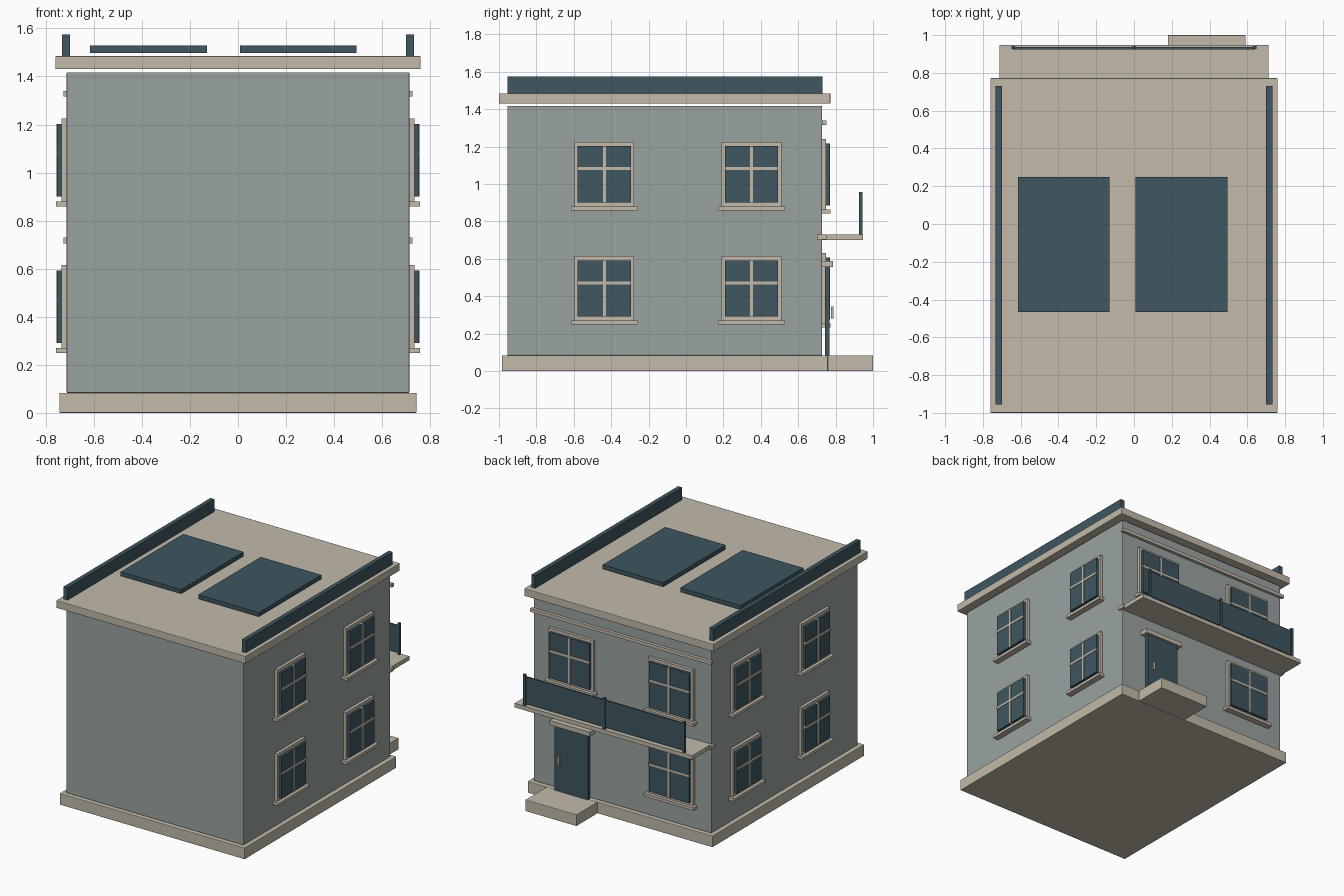
import bpy
import bmesh
from mathutils import Vector

cube = bpy.data.objects.get("Cube")
if cube:
    bpy.data.objects.remove(cube, do_unlink=True)


def material(name, rgb):
    mat = bpy.data.materials.new(name)
    mat.use_nodes = True
    colour = (*rgb, 1)
    mat.diffuse_color = colour
    mat.node_tree.nodes["Principled BSDF"].inputs["Base Color"].default_value = colour
    return mat


WALL = material("grey green wall", (0.32, 0.37, 0.355))
STONE = material("pale stone", (0.54, 0.49, 0.40))
DARK = material("dark slate blue", (0.050, 0.092, 0.115))


def box(name, xs, ys, zs, mat, bevel=0):
    """Axis-aligned box from its x, y and z ranges."""
    lo, hi = [Vector(c) for c in zip(xs, ys, zs)]
    bm = bmesh.new()
    bmesh.ops.create_cube(bm, size=1)
    for v in bm.verts:
        v.co = [(lo[i] + hi[i]) / 2 + v.co[i] * abs(hi[i] - lo[i]) for i in range(3)]
    mesh = bpy.data.meshes.new(name)
    bm.to_mesh(mesh)
    bm.free()
    mesh.materials.append(mat)
    obj = bpy.data.objects.new(name, mesh)
    bpy.context.collection.objects.link(obj)
    if bevel:
        mod = obj.modifiers.new("soft edge", "BEVEL")
        mod.width = bevel
        mod.segments = 2
    return obj


SIDE_X, FRONT_Y, BACK_Y = 0.713, -0.955, 0.727


def wall_box(name, wall, along, out, zs, mat):
    """Box on a wall: range along the wall, range outwards, height range."""
    if wall == "back":
        return box(name, along, [BACK_Y + d for d in out], zs, mat)
    sign = 1 if wall == "left" else -1
    return box(name, [sign * (SIDE_X + d) for d in out], along, zs, mat)


def window(label, wall, centre, bottom, width, height):
    """Framed window with proud glass, cross bars and a sill."""
    def span(w):
        return (centre - w / 2, centre + w / 2)
    top = bottom + height
    glass_low, glass_top = bottom + 0.021, top - 0.023
    bar = glass_low + (glass_top - glass_low) * 0.6
    glass_w = width - 0.036
    wall_box(label + "_frame", wall, span(width), (0, 0.022), (bottom, top), STONE)
    wall_box(label + "_glass", wall, span(glass_w), (0.022, 0.040), (glass_low, glass_top), DARK)
    wall_box(label + "_upright_bar", wall, span(0.016), (0.022, 0.043), (glass_low, glass_top), STONE)
    wall_box(label + "_cross_bar", wall, span(glass_w), (0.022, 0.043), (bar - 0.008, bar + 0.008), STONE)
    wall_box(label + "_sill", wall, span(width + 0.038), (0, 0.045), (bottom - 0.021, bottom), STONE)


# Main masses
box("base_plinth", (-0.743, 0.743), (-0.985, 0.757), (0, 0.083), STONE, 0.004)
box("house_walls", (-SIDE_X, SIDE_X), (FRONT_Y, BACK_Y), (0.083, 1.417), WALL, 0.004)
box("roof_slab", (-0.76, 0.76), (-1.0, 0.772), (1.43, 1.485), STONE, 0.004)
box("door_step", (0.18, 0.59), (0.757, 1.0), (0, 0.083), STONE, 0.003)

# Roof parapets and panels
for side, sign in (("left", 1), ("right", -1)):
    box(side + "_parapet", (sign * 0.70, sign * 0.732), (FRONT_Y, 0.73), (1.485, 1.575), DARK)
for side, x in (("left", 0.008), ("right", -0.615)):
    box(side + "_roof_panel", (x, x + 0.486), (-0.467, 0.25), (1.498, 1.528), DARK)

# Side windows on two floors
for floor, drop in (("upper", 0), ("lower", 0.61)):
    for wall in ("left", "right"):
        for place, y in (("front", -0.437), ("rear", 0.35)):
            window(f"{wall}_{floor}_{place}_window", wall, y, 0.88 - drop, 0.32, 0.345)

# Back windows
for name, x, drop in (("upper_left", 0.40, 0), ("upper_right", -0.40, 0), ("lower_right", -0.40, 0.61)):
    window(f"back_{name}_window", "back", x, 0.864 - drop, 0.36, 0.376)

# Door
box("door", (0.25, 0.52), (0.742, 0.768), (0.083, 0.556), DARK)
box("door_lintel", (0.225, 0.545), (BACK_Y, 0.785), (0.556, 0.588), STONE)
box("door_handle", (0.469, 0.483), (0.774, 0.788), (0.28, 0.345), STONE)

# String courses
box("upper_band", (-0.727, 0.727), (BACK_Y, 0.75), (1.316, 1.34), STONE)
box("middle_band", (-0.727, 0.727), (0.70, 0.75), (0.704, 0.729), STONE)

# Balcony
box("balcony_floor", (-SIDE_X, SIDE_X), (BACK_Y, 0.947), (0.70, 0.73), STONE)
box("balcony_rail_panel", (-0.64, 0.64), (0.925, 0.936), (0.743, 0.94), DARK)
for name, x in (("left", 0.64), ("middle", 0), ("right", -0.64)):
    box(name + "_balcony_post", (x - 0.009, x + 0.009), (0.926, 0.943), (0.73, 0.957), DARK)
